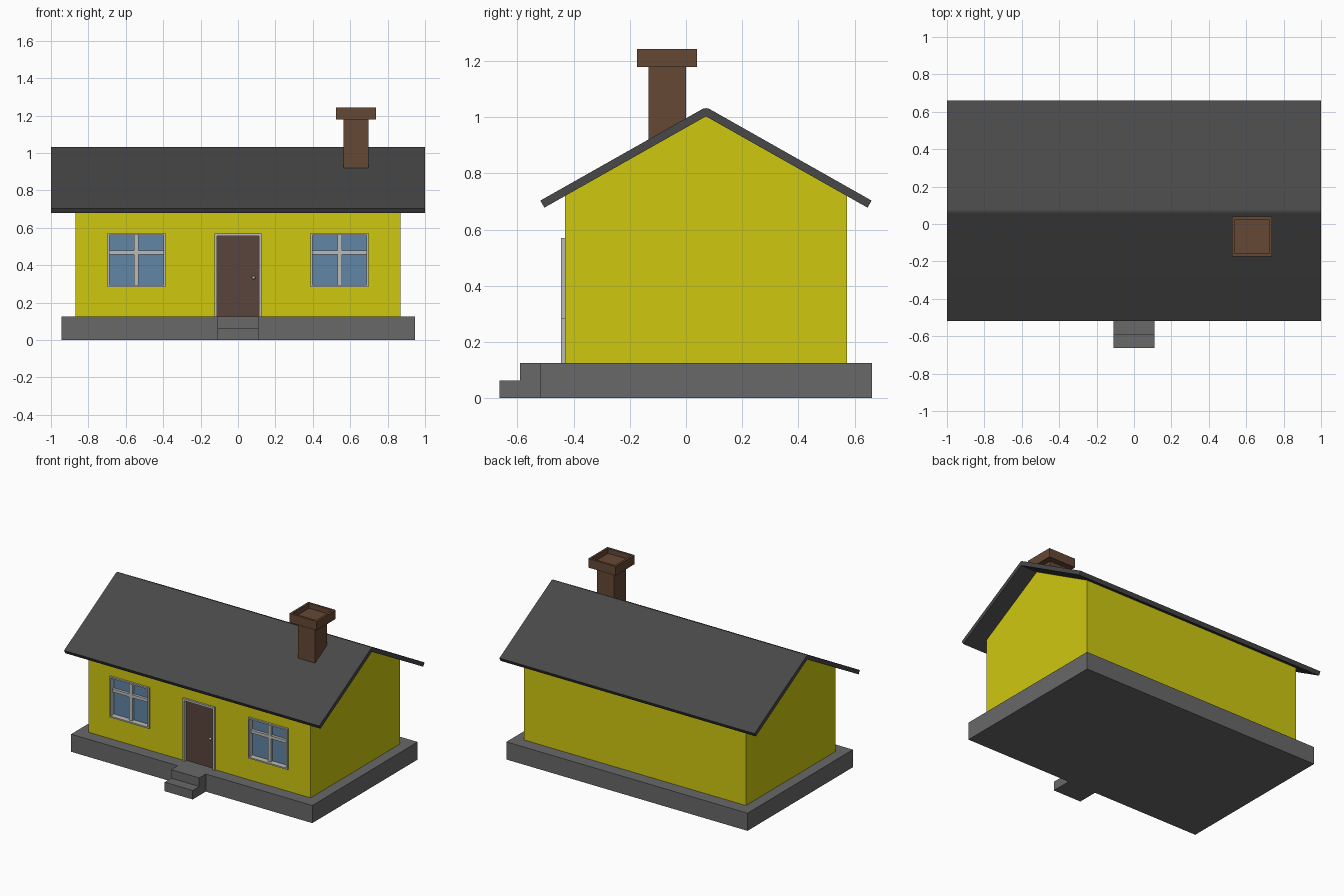
import bpy, bmesh, math
from mathutils import Vector, Matrix

if "Cube" in bpy.data.objects:
    bpy.data.objects.remove(bpy.data.objects["Cube"])


def material(name, r, g, b):
    m = bpy.data.materials.new(name)
    m.diffuse_color = (r, g, b, 1)
    m.use_nodes = True
    m.node_tree.nodes["Principled BSDF"].inputs["Base Color"].default_value = m.diffuse_color
    return m


YELLOW = material("yellow_plaster", 0.62, 0.58, 0.005)
STONE = material("stone", 0.14, 0.14, 0.14)
SLATE = material("slate", 0.065, 0.065, 0.065)
BRICK = material("brick", 0.13, 0.065, 0.035)
WOOD = material("door_wood", 0.10, 0.06, 0.045)
GLASS = material("glass", 0.12, 0.24, 0.38)
TRIM = material("trim", 0.5, 0.5, 0.48)


def finish(name, bm, mat):
    bmesh.ops.recalc_face_normals(bm, faces=bm.faces)
    me = bpy.data.meshes.new(name)
    bm.to_mesh(me)
    bm.free()
    ob = bpy.data.objects.new(name, me)
    bpy.context.collection.objects.link(ob)
    if mat:
        me.materials.append(mat)
    return ob


def add_box(bm, x0, x1, y0, y1, z0, z1):
    mid = Vector((x0 + x1, y0 + y1, z0 + z1)) / 2
    size = Matrix.Diagonal((x1 - x0, y1 - y0, z1 - z0, 1))
    bmesh.ops.create_cube(bm, size=1, matrix=Matrix.Translation(mid) @ size)


def boxes(name, mat, *dims):
    bm = bmesh.new()
    for d in dims:
        add_box(bm, *d)
    return finish(name, bm, mat)


def extrude_x(name, mat, profile, x0, x1):
    """Extrude a closed (y, z) profile along x."""
    bm = bmesh.new()
    f = bm.faces.new([bm.verts.new((x0, y, z)) for y, z in profile])
    r = bmesh.ops.extrude_face_region(bm, geom=[f])
    verts = [v for v in r["geom"] if isinstance(v, bmesh.types.BMVert)]
    bmesh.ops.translate(bm, verts=verts, vec=(x1 - x0, 0, 0))
    return finish(name, bm, mat)


# Foundation and front steps
G = 0.125
boxes("foundation", STONE, (-0.945, 0.945, -0.518, 0.661, 0, G))
extrude_x("front_steps", STONE, [(-0.518, 0), (-0.664, 0), (-0.664, 0.064),
          (-0.591, 0.064), (-0.591, G), (-0.518, G)], -0.11, 0.11)

# Walls with gables
RY, RZ, SLOPE = 0.071, 1.003, 0.565
FRONT, BACK = -0.43, 0.572
eave = RZ + 0.008 - SLOPE * (RY - FRONT)
walls = extrude_x("walls", YELLOW, [(FRONT, G), (BACK, G), (BACK, eave),
                  (RY, RZ + 0.008), (FRONT, eave)], -0.87, 0.87)

# Roof: two slopes with a rounded ridge
T, REACH = 0.029, 0.575
a = math.atan(SLOPE)
tip = RZ - SLOPE * REACH
arc = [(RY + T * math.sin(t), RZ + T * math.cos(t))
       for t in [a * (i / 4 - 1) for i in range(9)]]
off_y, off_z = T * math.sin(a), T * math.cos(a)
profile = [(RY, RZ), (RY - REACH, tip), (RY - REACH - off_y, tip + off_z)] + arc + \
          [(RY + REACH + off_y, tip + off_z), (RY + REACH, tip)]
roof = extrude_x("roof", SLATE, profile, -1, 1)
bpy.context.view_layer.objects.active = roof
roof.select_set(True)
bpy.ops.object.shade_smooth_by_angle(angle=math.radians(30))

# Chimney shaft and hollowed cap
CX, CY = 0.631, -0.067
boxes("chimney_shaft", BRICK, (CX - 0.067, CX + 0.067, CY - 0.067, CY + 0.067, 0.86, 1.185))
bm = bmesh.new()
add_box(bm, CX - 0.107, CX + 0.107, CY - 0.107, CY + 0.107, 1.178, 1.242)
bm.normal_update()
top = max(bm.faces, key=lambda f: f.calc_center_median().z)
bmesh.ops.inset_region(bm, faces=[top], thickness=0.022)
r = bmesh.ops.extrude_face_region(bm, geom=[top])
bmesh.ops.translate(bm, vec=(0, 0, -0.035),
                    verts=[v for v in r["geom"] if isinstance(v, bmesh.types.BMVert)])
bmesh.ops.delete(bm, geom=[top], context='FACES_ONLY')
finish("chimney_cap", bm, BRICK)

# Openings cut into the front wall
Z0, Z1 = 0.283, 0.571
OUT, IN = -0.444, -0.385
cutter = boxes("opening_cutter", None,
               *[(s * 0.543 - 0.153, s * 0.543 + 0.153, -0.5, IN, Z0 + 0.002, Z1 - 0.002) for s in (-1, 1)],
               (-0.123, 0.123, -0.5, IN, G - 0.02, 0.568))
cutter.hide_render = True
cutter.hide_viewport = True
mod = walls.modifiers.new("openings", 'BOOLEAN')
mod.operation, mod.solver, mod.object = 'DIFFERENCE', 'EXACT', cutter

# Windows: outer frame, cross bars and glass
W = 0.01
for side, s in (("left", -1), ("right", 1)):
    c = s * 0.543
    x0, x1 = c - 0.155, c + 0.155
    boxes(side + "_window_frame", TRIM,
          (x0, x0 + W, OUT, IN, Z0, Z1), (x1 - W, x1, OUT, IN, Z0, Z1),
          (x0 + W, x1 - W, OUT, IN, Z0, Z0 + W), (x0 + W, x1 - W, OUT, IN, Z1 - W, Z1))
    boxes(side + "_window_bars", TRIM,
          (c - 0.012, c + 0.012, -0.425, -0.395, Z0 + W, Z1 - W),
          (x0 + W, x1 - W, -0.424, -0.396, 0.457, 0.478))
    boxes(side + "_window_glass", GLASS, (x0 + W, x1 - W, -0.405, -0.39, Z0 + W, Z1 - W))

# Door with frame and knob
boxes("door_frame", TRIM, (-0.125, -0.111, OUT, IN, G, 0.57), (0.111, 0.125, OUT, IN, G, 0.57),
      (-0.111, 0.111, OUT, IN, 0.556, 0.57))
boxes("door", WOOD, (-0.111, 0.111, -0.42, -0.39, G, 0.556))
bm = bmesh.new()
bmesh.ops.create_uvsphere(bm, u_segments=16, v_segments=8, radius=0.009,
                          matrix=Matrix.Translation((0.084, -0.43, 0.333)))
knob = finish("door_knob", bm, TRIM)
knob.data.shade_smooth()
